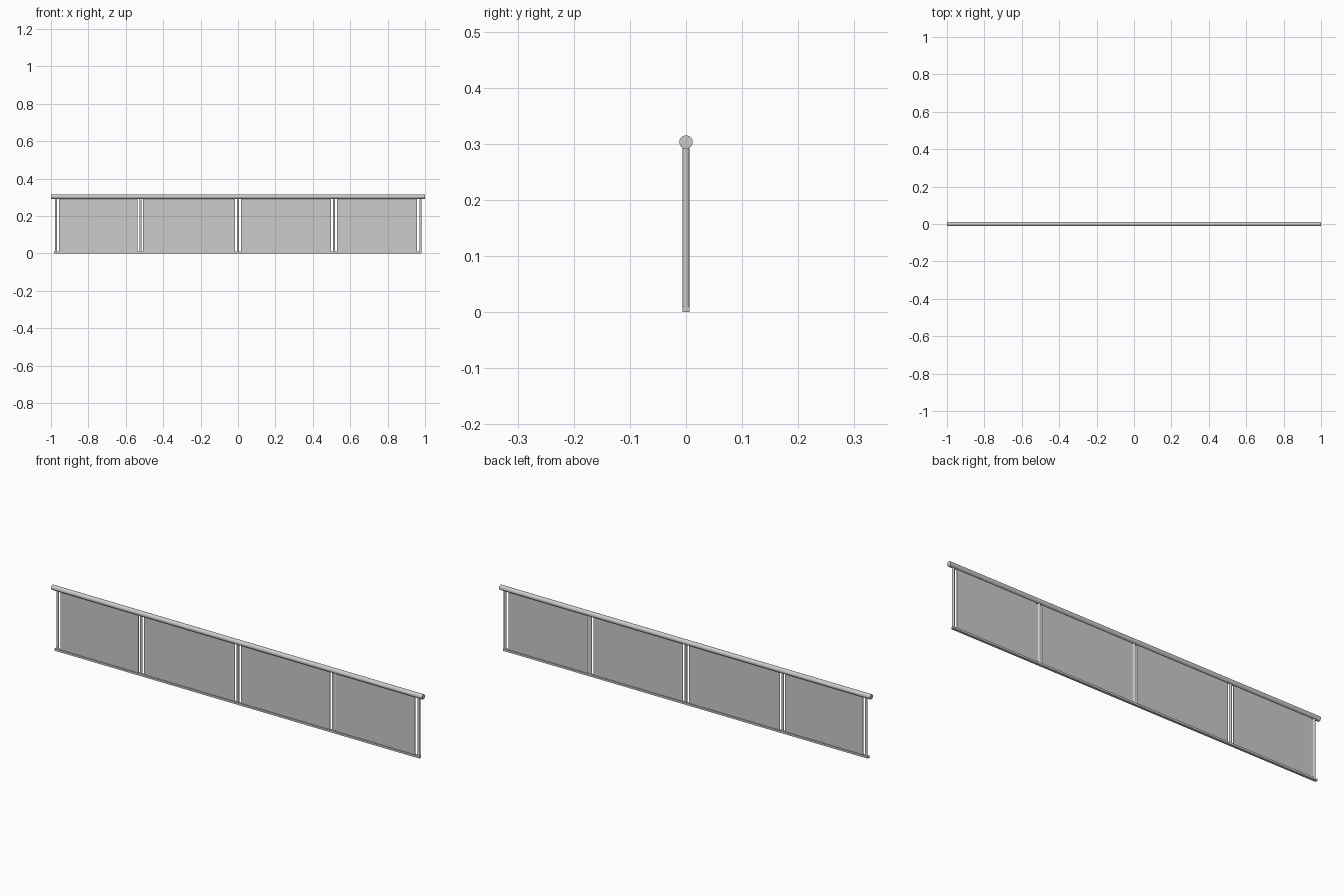
import bpy, math

if "Cube" in bpy.data.objects:
    bpy.data.objects.remove(bpy.data.objects["Cube"])


def box(name, x0, x1, depth, z0, z1):
    bpy.ops.mesh.primitive_cube_add(size=1, location=((x0 + x1) / 2, 0, (z0 + z1) / 2))
    ob = bpy.context.object
    ob.name = name
    ob.scale = (x1 - x0, depth, z1 - z0)
    bpy.ops.object.transform_apply(location=False, rotation=False, scale=True)
    return ob


def tube(name, radius, length, location, along_x=False, sides=16):
    rot = (0, math.pi / 2, 0) if along_x else (0, 0, 0)
    bpy.ops.mesh.primitive_cylinder_add(vertices=sides, radius=radius, depth=length,
                                        location=location, rotation=rot)
    ob = bpy.context.object
    ob.name = name
    bpy.ops.object.shade_smooth_by_angle(angle=math.radians(35))
    return ob


RAIL_Z, RAIL_R = 0.303, 0.012
POST_R, BASE_H = 0.006, 0.010

# Round handrail along the top
tube("handrail", RAIL_R, 2.0, (0, 0, RAIL_Z), along_x=True, sides=24)

# Slim base rail
box("base_rail", -0.985, 0.982, 0.012, 0, BASE_H)

# Upright posts
post_top = RAIL_Z - 0.006
for i, x in enumerate((-0.973, -0.521, 0.0, 0.513, 0.976)):
    tube(f"post_{i + 1}", POST_R, post_top, (x, 0, post_top / 2))

# Thin infill panels, leaving a narrow gap beside each post
panels = ((-0.957, -0.536), (-0.507, -0.016), (0.016, 0.498), (0.528, 0.957))
for i, (x0, x1) in enumerate(panels):
    box(f"panel_{i + 1}", x0, x1, 0.003, BASE_H - 0.002, RAIL_Z - 0.009)
